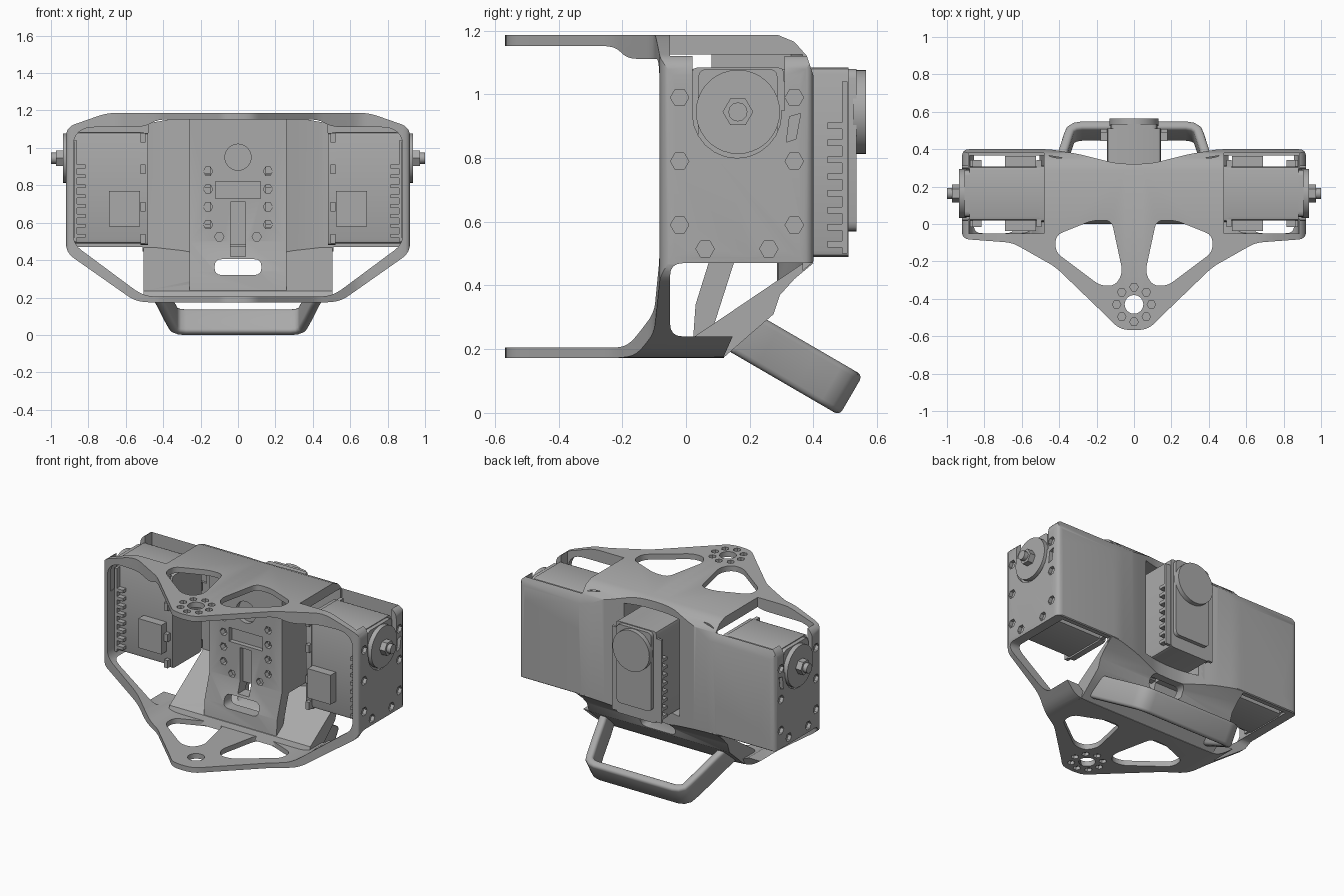
import bpy, bmesh
from math import sin, cos, pi
from mathutils import Vector

if "Cube" in bpy.data.objects:
    bpy.data.objects.remove(bpy.data.objects["Cube"])

grey = bpy.data.materials.new("plain grey")
grey.use_nodes = True
grey.diffuse_color = (0.4, 0.4, 0.4, 1)
grey.node_tree.nodes["Principled BSDF"].inputs["Base Color"].default_value = (0.4, 0.4, 0.4, 1)


def mirrored(pts):
    return pts + [(-x, y) for x, y in reversed(pts) if x > 0]


def rounded(pts, r, n=4):
    out = []
    for i, p in enumerate(pts):
        p = Vector(p)
        a, b = Vector(pts[i - 1]) - p, Vector(pts[(i + 1) % len(pts)]) - p
        s = p + a.normalized() * min(r, a.length * 0.45)
        e = p + b.normalized() * min(r, b.length * 0.45)
        for k in range(n + 1):
            t = k / n
            out.append(tuple(s * (1 - t) ** 2 + p * 2 * t * (1 - t) + e * t * t))
    return out


def circle(cx, cy, r, n=24):
    return [(cx + r * cos(2 * pi * k / n), cy + r * sin(2 * pi * k / n)) for k in range(n)]


def rect(a0, a1, b0, b1):
    return [(a0, b0), (a1, b0), (a1, b1), (a0, b1)]


def add_prism(bm, pts, axis, lo, hi):
    place = {"x": lambda p, h: (h, p[0], p[1]),
             "y": lambda p, h: (p[0], h, p[1]),
             "z": lambda p, h: (p[0], p[1], h)}[axis]
    a = [bm.verts.new(place(p, lo)) for p in pts]
    b = [bm.verts.new(place(p, hi)) for p in pts]
    faces = [bm.faces.new(a), bm.faces.new(b)]
    for i in range(len(pts)):
        faces.append(bm.faces.new((a[i - 1], a[i], b[i], b[i - 1])))
    bmesh.ops.recalc_face_normals(bm, faces=faces)


def finish(name, bm):
    me = bpy.data.meshes.new(name)
    bm.to_mesh(me)
    bm.free()
    me.materials.append(grey)
    ob = bpy.data.objects.new(name, me)
    bpy.context.collection.objects.link(ob)
    return ob


def prism(name, pts, axis, lo, hi):
    bm = bmesh.new()
    add_prism(bm, pts, axis, lo, hi)
    return finish(name, bm)


def combine(ob, operation, *prism_args):
    boolean(ob, operation, prism("cutter", *prism_args))


def boolean(ob, operation, tool):
    mod = ob.modifiers.new("cut", "BOOLEAN")
    mod.operation, mod.object, mod.solver = operation, tool, "EXACT"
    bpy.context.view_layer.update()
    dg = bpy.context.evaluated_depsgraph_get()
    me = bpy.data.meshes.new_from_object(ob.evaluated_get(dg))
    ob.modifiers.clear()
    ob.data = me
    bpy.data.objects.remove(tool)


def smooth(ob, angle=0.6):
    bpy.ops.object.select_all(action="DESELECT")
    ob.select_set(True)
    bpy.context.view_layer.objects.active = ob
    bpy.ops.object.shade_smooth_by_angle(angle=angle)


# Outlines of the frame
back = [(0, 0.32), (0.1, 0.325), (0.3, 0.375), (0.45, 0.4), (0.92, 0.4)]
plan = rounded(mirrored(back + [(0.92, -0.08), (0.65, -0.1), (0.42, -0.23),
                                (0.15, -0.49), (0.08, -0.56), (0, -0.57)]), 0.04)
inner_plan = mirrored([(x, y - 0.035) for x, y in back] + [(1.1, 0.365), (1.1, -1)])
outer = rounded(mirrored([(0, 1.187), (0.7, 1.187), (0.92, 1.11), (0.92, 0.44),
                          (0.55, 0.18), (0.45, 0.172), (0, 0.172)]), 0.05)
inner = rounded(mirrored([(0, 1.152), (0.43, 1.152), (0.5, 1.112), (0.82, 1.11), (0.88, 1.06),
                          (0.88, 0.485), (0.53, 0.225), (0.47, 0.205), (0, 0.205)]), 0.05)
side = [(-1, 0), (0.12, 0), (0.12, 0.18), (0.16, 0.27), (0.4, 0.475), (0.4, 1.06),
        (0.38, 1.12), (0.34, 1.165), (0.28, 1.19), (0.28, 1.3), (-1, 1.3)]
slot = rounded(rect(-0.125, 0.125, 0.32, 0.405), 0.04)

# Frame shell: front, plan and side outlines intersected, then hollowed
frame = prism("frame_shell", outer, "y", -0.7, 0.6)
combine(frame, "INTERSECT", plan, "z", -0.1, 1.4)
combine(frame, "INTERSECT", side, "x", -1.2, 1.2)
hollow = prism("hollow", inner, "y", -0.8, 0.7)
combine(hollow, "INTERSECT", inner_plan, "z", -0.2, 1.5)
boolean(frame, "DIFFERENCE", hollow)
combine(frame, "DIFFERENCE", rect(-0.2, 0.2, 0.48, 1.12), "y", 0.2, 0.6)
combine(frame, "DIFFERENCE", slot, "y", -0.1, 0.6)

# Centre hole through both plates, with a ring of shallow bolt sockets outside
combine(frame, "DIFFERENCE", circle(0, -0.43, 0.05), "z", 0, 1.4)
for k in range(8):
    a = k * pi / 4
    ring = circle(0.093 * cos(a), -0.43 + 0.093 * sin(a), 0.023, 6)
    combine(frame, "DIFFERENCE", ring, "z", 1.165, 1.4)
    combine(frame, "DIFFERENCE", ring, "z", 0, 0.193)

for s in (-1, 1):
    # Triangular windows in both plates
    window = [(0.42, -0.06), (0.22, 0.02), (0.12, 0.02), (0.06, -0.26),
              (0.1, -0.33), (0.18, -0.33), (0.42, -0.15)]
    combine(frame, "DIFFERENCE", rounded([(s * x, y) for x, y in window], 0.04), "z", 0, 1.4)
    # Motor opening in the top
    combine(frame, "DIFFERENCE", rect(s * 0.48, s * 0.885, -0.05, 0.38), "z", 0.9, 1.4)
    # Lower side opening behind the sloping strut
    combine(frame, "DIFFERENCE", rounded(rect(-0.05, 0.6, 0.24, 0.47), 0.04),
            "x", s * 0.51, s * 0.94)
    # Horn recess in the side wall
    combine(frame, "DIFFERENCE", rect(0.02, 0.31, 0.95, 1.3), "x", s * 0.87, s * 1.1)
    combine(frame, "DIFFERENCE", circle(0.16, 0.94, 0.14), "x", s * 0.87, s * 1.1)
    # Shallow bolt sockets and slot in the side wall
    holes = [(y, z) for y in (-0.02, 0.34) for z in (0.59, 0.79, 0.99)]
    for y, z in holes + [(0.06, 0.515), (0.26, 0.515)]:
        combine(frame, "DIFFERENCE", circle(y, z, 0.029, 6), "x", s * 0.897, s * 1.1)
    combine(frame, "DIFFERENCE", [(0.315, 0.85), (0.345, 0.86), (0.36, 0.94), (0.325, 0.93)],
            "x", s * 0.897, s * 1.1)
smooth(frame)

# Centre column that carries the rear motor
column = prism("centre_column", [(0.08, 1.16), (0.08, 0.5), (0.03, 0.34), (0.02, 0.2),
                                 (0.07, 0.22), (0.15, 0.47), (0.36, 0.47), (0.36, 1.1),
                                 (0.3, 1.16)], "x", -0.26, 0.26)
combine(column, "INTERSECT", plan, "z", 0, 1.4)
combine(column, "DIFFERENCE", rect(-0.2, 0.2, 0.49, 1.12), "y", 0.12, 0.6)
combine(column, "DIFFERENCE", circle(0, 0.95, 0.07), "y", 0, 0.2)
combine(column, "DIFFERENCE", rect(-0.12, 0.12, 0.73, 0.82), "y", 0, 0.2)
combine(column, "DIFFERENCE", rect(-0.04, 0.04, 0.42, 0.71), "y", 0, 0.2)
combine(column, "DIFFERENCE", slot, "y", -0.1, 0.6)
for s in (-1, 1):
    for x, z in [(0.16, 0.59), (0.16, 0.685), (0.16, 0.78), (0.16, 0.875), (0.1, 0.525)]:
        combine(column, "DIFFERENCE", circle(s * x, z, 0.025, 6), "y", 0, 0.2)
smooth(column)

# Sloping gusset between the bottom plate, back wall and handle
gusset = prism("rear_gusset", [(0, 0.18), (0.02, 0.235), (0.39, 0.485), (0.4, 0.47), (0.34, 0.42),
                               (0.295, 0.37), (0.275, 0.31), (0.2, 0.245), (0.12, 0.175)],
               "x", -0.505, 0.505)
combine(gusset, "INTERSECT", plan, "z", 0, 1.4)
combine(gusset, "DIFFERENCE", slot, "y", -0.1, 0.6)
smooth(gusset)

# Carrying handle: wide strap swept along a U in a tilted plane
along, across, origin = Vector((0, 0.86, -0.5)), Vector((0, 0.5, 0.86)), Vector((0, 0.2, 0.24))
half = [(0.44, -0.04), (0.41, 0.06), (0.375, 0.2), (0.35, 0.29), (0.34, 0.32),
        (0.315, 0.338), (0.28, 0.345)]
bm = bmesh.new()
rows = []
for x, v in half + [(-x, v) for x, v in reversed(half)]:
    c = origin + along * v + Vector((x, 0, 0))
    rows.append([bm.verts.new(c + across * 0.073 * k) for k in (-1, 1)])
for p, q in zip(rows, rows[1:]):
    bm.faces.new((p[0], p[1], q[1], q[0]))
handle = finish("handle", bm)
thick = handle.modifiers.new("thickness", "SOLIDIFY")
thick.thickness, thick.offset = 0.05, 0
soft = handle.modifiers.new("soft_edges", "BEVEL")
soft.width, soft.segments, soft.angle_limit = 0.018, 3, 1.0
smooth(handle, 0.8)


def motor(name, place, hub):
    # Built with the output facing +y at y = 0, then moved into place
    bm = bmesh.new()

    def box(x0, x1, y0, y1, z0, z1):
        add_prism(bm, rect(x0, x1, z0, z1), "y", y0, y1)

    add_prism(bm, rounded(rect(-0.145, 0.145, 0.49, 1.085), 0.02, 2), "y", -0.4, -0.025)
    add_prism(bm, rounded(rect(-0.125, 0.125, 0.57, 1.08), 0.03, 3), "y", -0.03, 0)
    add_prism(bm, rounded(rect(-0.15, 0.15, 0.48, 1.08), 0.02, 2), "y", -0.425, -0.385)
    add_prism(bm, circle(0, 0.945, 0.132, 36), "y", -0.01, 0.03)
    for s in (-1, 1):
        a, b = sorted((s * 0.14, s * 0.178))
        box(a, b, -0.045, -0.028, 0.5, 1.04)
        for k in range(8):
            z = 0.52 + k * 0.053
            box(a, b, -0.09, -0.04, z, z + 0.02)
        for z in (0.49, 0.66, 0.86, 1.03):
            box(a, b, -0.41, -0.385, z, z + 0.05)
    if hub:
        box(-0.2, 0.2, -0.38, -0.215, 0.58, 0.77)
        add_prism(bm, circle(0, 0.945, 0.048, 6), "y", 0.025, 0.068)
        add_prism(bm, circle(0, 0.945, 0.03, 12), "y", 0.06, 0.095)
    for v in bm.verts:
        v.co = place(v.co)
    bmesh.ops.recalc_face_normals(bm, faces=bm.faces)
    smooth(finish(name, bm))


motor("rear_motor", lambda c: (c.x, c.y + 0.535, c.z), False)
motor("left_motor", lambda c: (c.y + 0.905, c.x + 0.163, c.z), True)
motor("right_motor", lambda c: (-c.y - 0.905, c.x + 0.163, c.z), True)
